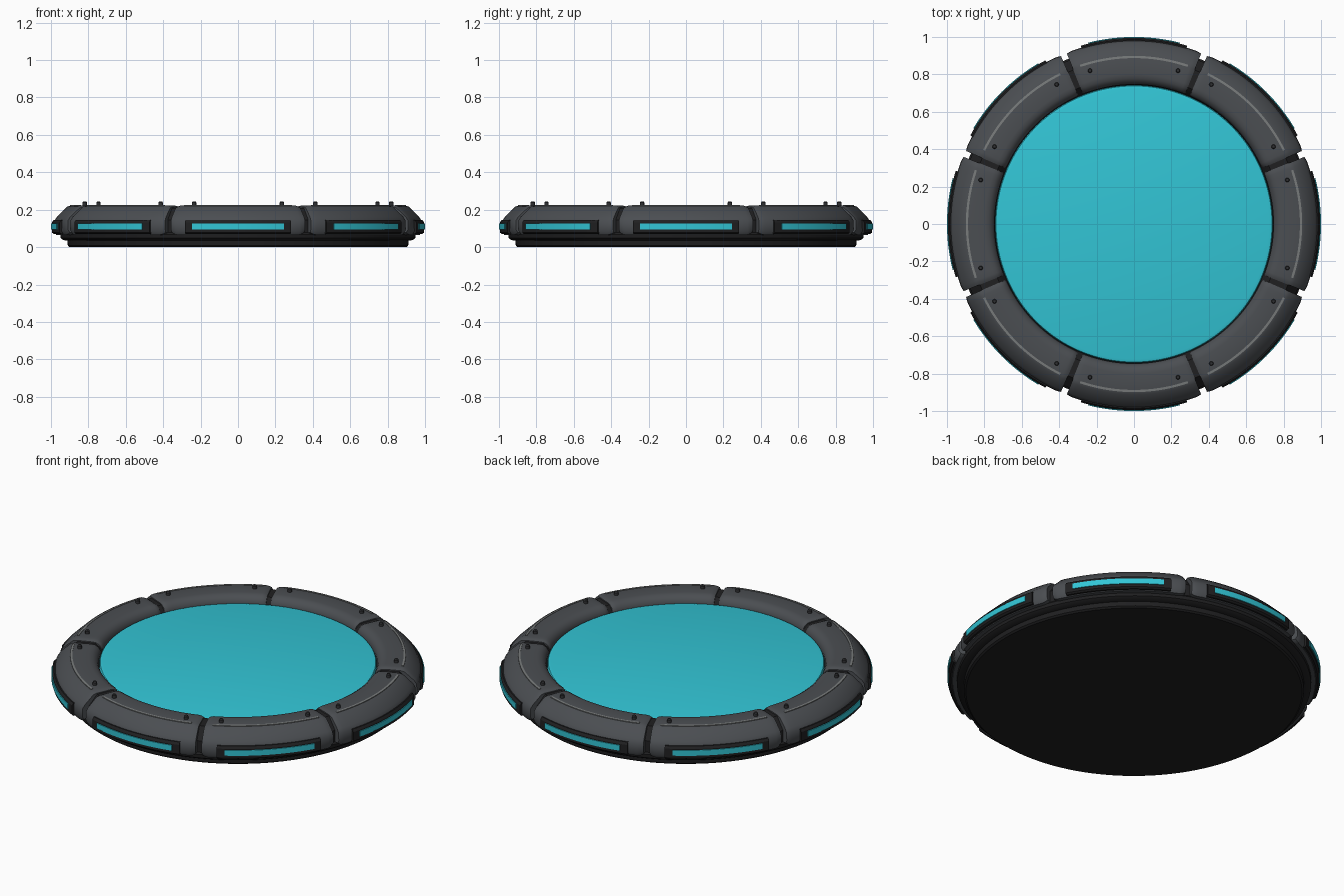
import bpy, bmesh
from math import sin, cos, radians, pi

cube = bpy.data.objects.get("Cube")
if cube:
    bpy.data.objects.remove(cube, do_unlink=True)


def material(name, rgb, rough=0.5):
    m = bpy.data.materials.new(name)
    m.use_nodes = True
    m.diffuse_color = (*rgb, 1)
    bsdf = m.node_tree.nodes["Principled BSDF"]
    bsdf.inputs["Base Color"].default_value = (*rgb, 1)
    bsdf.inputs["Roughness"].default_value = rough
    return m


BLACK = material("black rubber", (0.014, 0.014, 0.015))
GREY = material("dark grey metal", (0.07, 0.076, 0.084))
CYAN = material("cyan glow", (0.032, 0.56, 0.67))
LINE = material("light grey inlay", (0.19, 0.2, 0.2))
RIVET = material("rivet metal", (0.03, 0.031, 0.034))


def finish(bm, name, mat, sharp=35):
    bmesh.ops.recalc_face_normals(bm, faces=bm.faces)
    mesh = bpy.data.meshes.new(name)
    bm.to_mesh(mesh)
    bm.free()
    mesh.materials.append(mat)
    ob = bpy.data.objects.new(name, mesh)
    bpy.context.collection.objects.link(ob)
    bpy.ops.object.select_all(action="DESELECT")
    ob.select_set(True)
    bpy.context.view_layer.objects.active = ob
    bpy.ops.object.shade_smooth_by_angle(angle=radians(sharp))
    return ob


def lathe(name, profile, mat, steps=128):
    """Spin an open (radius, z) profile; ends on the axis are closed."""
    bm = bmesh.new()
    verts = [bm.verts.new((r, 0, z)) for r, z in profile]
    edges = [bm.edges.new(p) for p in zip(verts, verts[1:])]
    bmesh.ops.spin(bm, geom=verts + edges, axis=(0, 0, 1), cent=(0, 0, 0),
                   angle=2 * pi, steps=steps, use_duplicate=False)
    bmesh.ops.remove_doubles(bm, verts=bm.verts, dist=1e-4)
    return finish(bm, name, mat)


def arc_block(name, profile, half, mat, steps=20, taper=0, sharp=35):
    """Sweep a closed (radius, z) section along an arc facing the front.
    With taper, the section shrinks over the last degrees at both ends."""
    cr = sum(r for r, z in profile) / len(profile)
    cz = sum(z for r, z in profile) / len(profile)
    inner = half - taper
    stations = [(-inner + 2 * inner * i / steps, 1, 1) for i in range(steps + 1)]
    if taper:
        for sign in (-1, 1):
            stations += [(sign * (half - taper * 0.45), 0.985, 0.96),
                         (sign * half, 0.95, 0.86)]
    stations.sort()
    bm = bmesh.new()
    rings = []
    for deg, sr, sz in stations:
        a = radians(deg)
        ring = []
        for r, z in profile:
            rr, zz = cr + (r - cr) * sr, cz + (z - cz) * sz
            ring.append(bm.verts.new((rr * sin(a), -rr * cos(a), zz)))
        rings.append(ring)
    n = len(profile)
    for a, b in zip(rings, rings[1:]):
        for i in range(n):
            j = (i + 1) % n
            bm.faces.new((a[i], a[j], b[j], b[i]))
    bm.faces.new(rings[0])
    bm.faces.new(rings[-1])
    return finish(bm, name, mat, sharp)


def repeat_around(ob, count=8):
    base = ob.name
    for i in range(1, count):
        copy = ob.copy()
        copy.name = f"{base}_{i + 1}"
        copy.rotation_euler.z = i * 2 * pi / count
        bpy.context.collection.objects.link(copy)


# Base with stepped foot and the core ring seen in the seams
lathe("base", [(0, 0), (0.9, 0), (0.91, 0.008), (0.912, 0.034), (0.935, 0.038),
               (0.948, 0.048), (0.95, 0.068), (0.942, 0.078), (0.942, 0.145),
               (0.885, 0.208), (0.785, 0.208), (0.748, 0.175), (0.742, 0.15),
               (0, 0.15)], BLACK)

# Glowing pad in the middle
lathe("glow_pad", [(0.743, 0.15), (0.743, 0.176), (0.738, 0.184),
                   (0.722, 0.188), (0, 0.188)], CYAN)

# Armour segments
segment = arc_block("rim_segment", [
    (0.746, 0.14), (0.746, 0.182), (0.756, 0.205), (0.778, 0.22), (0.8, 0.223),
    (0.89, 0.223), (0.912, 0.217), (0.968, 0.163), (0.982, 0.14),
    (0.984, 0.085), (0.972, 0.066), (0.93, 0.064)], 21.5, GREY, taper=1.9, sharp=40)
repeat_around(segment)

# Thin inlay line on top of every segment
inlay = arc_block("top_inlay", [(0.887, 0.215), (0.887, 0.2255), (0.899, 0.2245),
                                (0.899, 0.215)], 18.8, LINE)
repeat_around(inlay)

# Light housings and strips on the outer wall
housing = arc_block("light_housing", [
    (0.96, 0.07), (0.985, 0.07), (0.995, 0.078), (0.995, 0.132),
    (0.986, 0.145), (0.96, 0.145)], 16.6, BLACK, sharp=25)
repeat_around(housing)
strip = arc_block("light_strip", [(0.985, 0.094), (1, 0.094), (1, 0.126),
                                  (0.985, 0.126)], 14.2, CYAN)
repeat_around(strip)

# Two domed rivets per segment
for side, sign in (("left", 1), ("right", -1)):
    a = radians(16 * sign)
    rivet = lathe(f"rivet_{side}", [(0.012, 0), (0.012, 0.022), (0.008, 0.027),
                                    (0, 0.028)], RIVET, steps=12)
    for v in rivet.data.vertices:
        v.co.x += 0.853 * sin(a)
        v.co.y -= 0.853 * cos(a)
        v.co.z += 0.217
    repeat_around(rivet)
